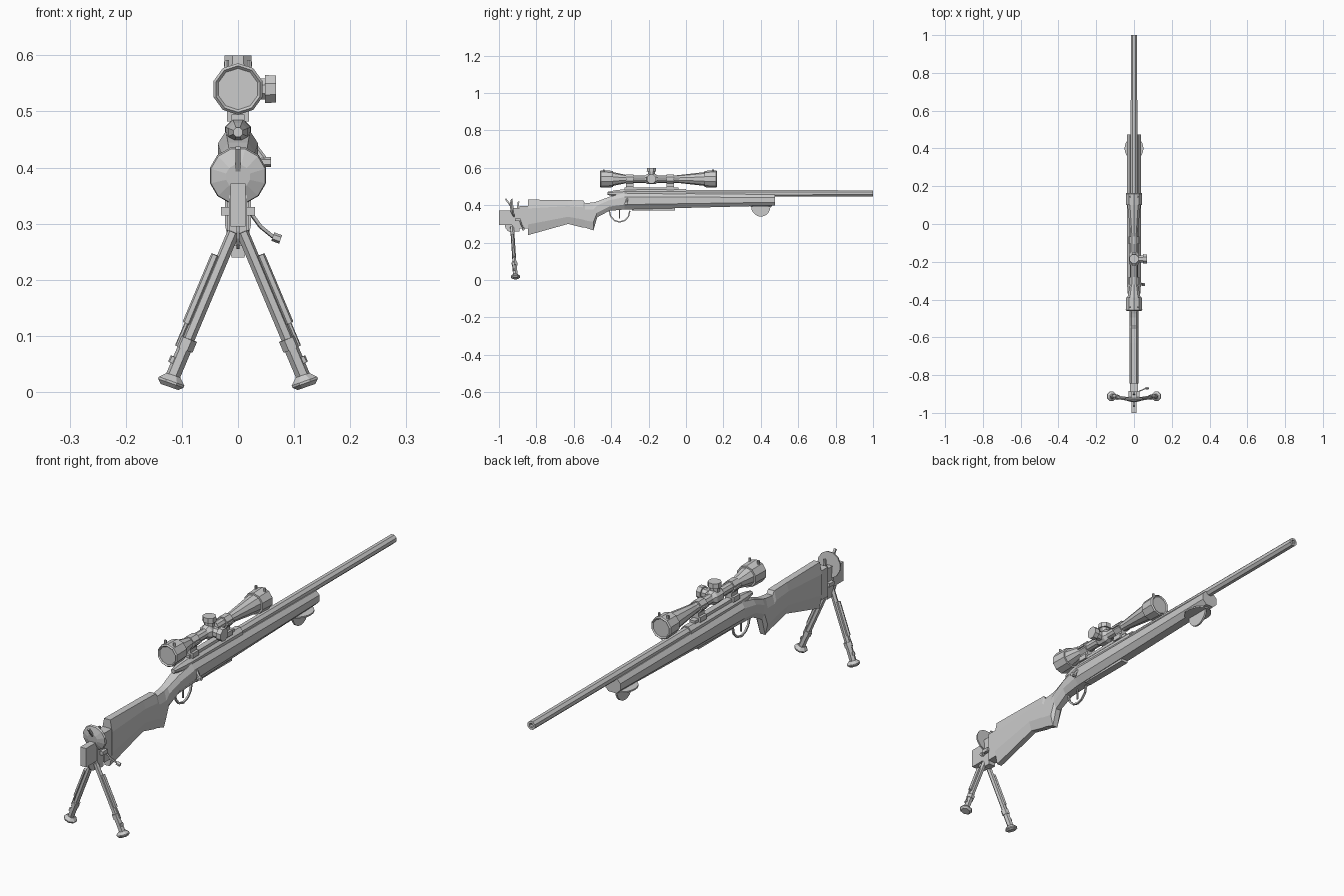
import bpy
import math
from mathutils import Vector

if "Cube" in bpy.data.objects:
    bpy.data.objects.remove(bpy.data.objects["Cube"])

grey = bpy.data.materials.new("plain_grey")
grey.use_nodes = True
colour = (.6, .6, .6, 1)
grey.diffuse_color = colour
grey.node_tree.nodes["Principled BSDF"].inputs["Base Color"].default_value = colour

RIGHT, FORWARD, UP = Vector((1, 0, 0)), Vector((0, 1, 0)), Vector((0, 0, 1))


def loft(name, rings):
    """Skin equal-sized rings of points and close both ends."""
    count = len(rings[0])
    verts = [point for ring in rings for point in ring]
    total = len(verts)
    faces = [tuple(reversed(range(count))), tuple(range(total - count, total))]
    for start in range(0, total - count, count):
        for j in range(count):
            a, b = start + j, start + (j + 1) % count
            faces.append((a, b, b + count, a + count))
    mesh = bpy.data.meshes.new(name)
    mesh.from_pydata(verts, [], faces)
    mesh.materials.append(grey)
    obj = bpy.data.objects.new(name, mesh)
    bpy.context.collection.objects.link(obj)


def turned(name, origin, axis, profile, sides=8):
    """Lathe a profile of (distance, radius) along an axis."""
    turn = axis.to_track_quat('Z', 'Y')
    rings = []
    for distance, radius in profile:
        ring = []
        for i in range(sides):
            angle = (i + .5) * math.tau / sides
            spoke = Vector((math.cos(angle), math.sin(angle), 0)) * radius
            ring.append(Vector(origin) + turn @ (spoke + UP * distance))
        rings.append(ring)
    loft(name, rings)


def rod(name, start, end, radius, sides=6):
    axis = Vector(end) - Vector(start)
    turned(name, start, axis, [(0, radius), (axis.length, radius)], sides)


def chain(name, points, radius):
    for start, end in zip(points, points[1:]):
        rod(name, start, end, radius, sides=4)


def box(name, width, back, front, low, high):
    """Box centred on the middle plane."""
    w = width / 2
    loft(name, [[(-w, y, low), (w, y, low), (w, y, high), (-w, y, high)]
                for y in (back, front)])


def lobe(name, centre, across, down, thickness, sweep):
    """Thin rounded plate swept around a centre."""
    steps = [sweep * i / 10 for i in range(10 + 1)]
    outline = [Vector(centre) + across * math.cos(a) + down * math.sin(a) for a in steps]
    loft(name, [[p + thickness * side / 2 for p in outline] for side in (-1, 1)])


def section(y, low, high, half_width):
    """Eight-sided stock section with a narrowed top and bottom."""
    half = [(.5, 0), (1, .3), (1, .75), (.6, 1)]
    both = half + [(-u, v) for u, v in reversed(half)]
    return [(u * half_width, y, low + v * (high - low)) for u, v in both]


# Stock: butt, comb step, pistol grip, wrist, fore-end
butt_end, fore_end = -.845, .475
slim, wide = .023, .036
loft("stock", [
    section(butt_end, .24, .43, slim),
    section(-.63, .3, .427, slim),
    section(-.55, .28, .425, slim),
    section(-.54, .28, .41, slim),
    section(-.495, .265, .415, slim),
    section(-.475, .335, .42, slim),
    section(-.41, .37, .445, .03),
    section(-.33, .377, .465, wide),
    section(fore_end, .398, .457, wide),
])

# Barrel with a hollow muzzle, receiver and bolt
bore_z, bore = .463, .009
bore_line = UP * bore_z
turned("barrel", bore_line, FORWARD,
       [(-.1, .02), (1, .018), (1, bore), (.96, bore)])
turned("receiver", bore_line, FORWARD, [(-.42, bore), (-.38, .018), (-.33, .024), (0, .025)])
knob_end = Vector((.05, -.32, .41))
rod("bolt_handle", (.02, -.31, .45), knob_end, .006)
rod("bolt_knob", knob_end - RIGHT * bore, knob_end + RIGHT * bore, bore)
box("scope_rail", .024, -.33, -.04, .48, .495)

# Magazine plate, trigger guard and trigger
box("magazine_plate", .03, -.29, -.06, .373, .39)
guard_top = Vector((0, -.355, .37))
chain("trigger_guard",
      [guard_top + FORWARD * .055 * math.cos(a) - UP * .06 * math.sin(a)
       for a in (math.pi * i / 6 for i in range(7))], .005)
rod("trigger", guard_top + UP * .01, guard_top - UP * .04, .004, sides=4)

# Rounded hand stop under the fore-end
stop = Vector((0, .4, .395))
lobe("hand_stop_fin", stop, FORWARD * .052, -UP * .056, RIGHT * .008, math.pi)
for side in (-1, 1):
    lobe("hand_stop_base", stop, FORWARD * .06, RIGHT * side * .05, UP * .006, math.pi)

# Scope tube with a flared bell at each end
scope_z, tube, bell_radius = .54, .02, .046
scope_line = UP * scope_z
eye_start, lens_start = -.31, -.05
rod("scope_tube", scope_line + FORWARD * eye_start, scope_line + FORWARD * lens_start, tube, sides=10)
for name, start, direction, flare, length in (
        ("eyepiece", eye_start, -1, .08, .15), ("objective", lens_start, 1, .15, .215)):
    origin = scope_line + FORWARD * start
    rim = length - .005
    turned(name, origin, FORWARD * direction,
           [(0, tube), (flare, bell_radius * .8), (flare, bell_radius * .95),
            (rim, bell_radius), (length, bell_radius * .9), (rim, bell_radius * .8)], sides=10)
    stud = origin + FORWARD * direction * (length - tube) + UP * bell_radius * .7
    for side in (-tube, tube):
        rod("bell_stud", stud + RIGHT * side, stud + RIGHT * side + UP * tube, .005)

# Turret hub with two adjusters
hub = scope_line + FORWARD * -.185
turned("turret_hub", hub, FORWARD, [(-.035, tube), (-.02, .03), (.02, .03), (.035, tube)])
for name, axis, lift in (("elevation_turret", UP, 0), ("windage_turret", RIGHT, .008)):
    turned(name, hub + axis * lift, axis, [(0, tube), (.04, tube), (.04, .027), (.06, .026)])

# Scope mounting rings
for y in (-.3, -.085):
    back, front = y - tube, y + tube
    rod("scope_ring", scope_line + FORWARD * back, scope_line + FORWARD * front, .026, sides=8)
    box("ring_foot", tube, back, front, .49, .525)
    box("ring_clamp", tube * 2, back, front, .482, .502)
    box("ring_flange", tube * 3, back, front, scope_z - .004, scope_z + .004)

# Mount behind the stock
mount_y = -.93
box("mount_block", .026, -1, mount_y, .295, .372)
box("mount_core", .032, mount_y, -.89, .26, .385)
box("mount_clamp", .04, -.89, butt_end, .275, .395)
box("mount_bar", .06, -.915, -.885, .315, .33)
disc = Vector((0, mount_y, .385))
turned("mount_disc", disc, FORWARD + UP * .12, [(-.01, .022), (0, .05), (.008, .052)], sides=12)
lobe("mount_fin", disc - UP * .085, FORWARD * .04, -UP * .045, RIGHT * .006, math.pi)
rod("mount_spur", disc - FORWARD * .035 + UP * .05, disc, .006, sides=4)
rod("mount_pin", disc + FORWARD * .035 + UP * .035, disc + FORWARD * .03, .006, sides=4)

# Curved locking lever
lever_tip = Vector((.062, -.87, .277))
chain("locking_lever", [(.018, -.89, .325), (.04, -.88, .295), lever_tip], .004)
rod("lever_tip", lever_tip, lever_tip + RIGHT * .014 - UP * .005, .008)

# Bipod legs, mirrored left and right
for side in (-1, 1):
    outward = RIGHT * side
    hip = outward * .008 + FORWARD * mount_y + UP * .285
    foot = outward * .122 + FORWARD * -.912 + UP * .014
    for name, top, bottom, radius, offset in (
            ("leg_upper", 0, .75, .011, 0), ("leg_lower", .7, 1, .013, 0),
            ("leg_collar", .7, .77, .016, 0), ("leg_catch", .82, .86, .007, .012),
            ("leg_sleeve", .15, .6, .008, .015), ("leg_spring", .6, .75, .004, .015)):
        shift = outward * offset
        rod(name, hip.lerp(foot, top) + shift, hip.lerp(foot, bottom) + shift, radius)
    turned("foot_pad", foot - UP * .005, UP - outward * .35,
           [(0, .018), (.007, .026), (.011, .026), (.022, .014)])
